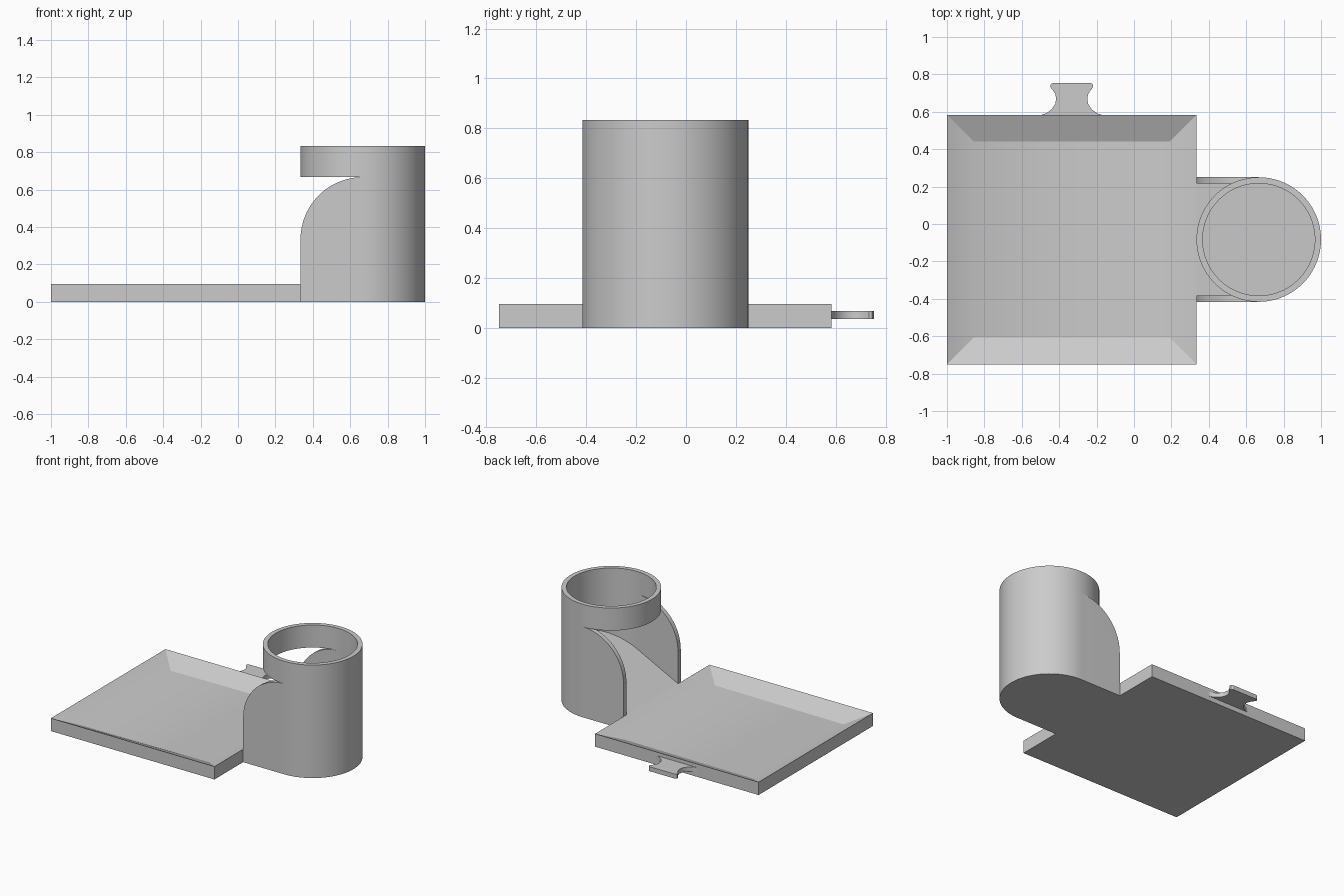
import bpy, bmesh, math

if "Cube" in bpy.data.objects:
    bpy.data.objects.remove(bpy.data.objects["Cube"])

gray = bpy.data.materials.new("light_gray")
gray.diffuse_color = (0.6, 0.6, 0.6, 1)
gray.use_nodes = True
gray.node_tree.nodes["Principled BSDF"].inputs["Base Color"].default_value = gray.diffuse_color

CX, CY, R, RI = 0.667, -0.083, 0.333, 0.30   # tower centre and radii
X0, X1, Y0, Y1, RIM = -1.0, 0.333, -0.75, 0.583, 0.095
TOP, NECK = 0.833, 0.667


def finish(name, bm, smooth=True):
    bmesh.ops.recalc_face_normals(bm, faces=bm.faces)
    me = bpy.data.meshes.new(name)
    bm.to_mesh(me)
    bm.free()
    me.materials.append(gray)
    ob = bpy.data.objects.new(name, me)
    bpy.context.collection.objects.link(ob)
    if smooth:
        shade(ob)
    return ob


def shade(ob):
    bpy.ops.object.select_all(action='DESELECT')
    ob.select_set(True)
    bpy.context.view_layer.objects.active = ob
    bpy.ops.object.shade_smooth_by_angle(angle=math.radians(30))


def prism(name, low, high, smooth=True):
    """Solid between two matching loops of points."""
    bm = bmesh.new()
    a = [bm.verts.new(p) for p in low]
    b = [bm.verts.new(p) for p in high]
    n = len(a)
    bm.faces.new(a)
    bm.faces.new(b)
    for i in range(n):
        j = (i + 1) % n
        bm.faces.new((a[i], a[j], b[j], b[i]))
    return finish(name, bm, smooth)


def arc(cx, cy, r, a0, a1, n):
    return [(cx + r * math.cos(math.radians(a0 + (a1 - a0) * i / n)),
             cy + r * math.sin(math.radians(a0 + (a1 - a0) * i / n))) for i in range(n + 1)]


def d_outline(x, r):
    """Half circle towards +x, straight sides back to x."""
    return [(x, CY - r)] + arc(CX, CY, r, -90, 90, 48) + [(x, CY + r)]


def cut(ob, cutter):
    m = ob.modifiers.new("cut", 'BOOLEAN')
    m.operation, m.solver, m.object = 'DIFFERENCE', 'EXACT', cutter
    bpy.context.view_layer.objects.active = ob
    bpy.ops.object.modifier_apply(modifier=m.name)
    bpy.data.objects.remove(cutter)


# Tray with sloping inner sides
bm = bmesh.new()
rect = [(X0, Y0), (X1, Y0), (X1, Y1), (X0, Y1)]
base = [bm.verts.new((x, y, 0)) for x, y in rect]
rim = [bm.verts.new((x, y, RIM)) for x, y in rect]
I = 0.142
floor = [bm.verts.new(p) for p in ((X0 + I, Y0 + I, 0.028), (X1 - I, Y0 + I, 0.035),
                                   (X1 - I, Y1 - I, 0.035), (X0 + I, Y1 - I, 0.028))]
bm.faces.new(base)
soft = [bm.faces.new(floor)]
for i in range(4):
    j = (i + 1) % 4
    bm.faces.new((base[i], base[j], rim[j], rim[i]))
    f = bm.faces.new((rim[i], rim[j], floor[j], floor[i]))
    if i in (1, 3):
        soft.append(f)
# left and right slopes blend into the floor, all other edges stay sharp
for f in bm.faces:
    f.smooth = f in soft
for e in bm.edges:
    e.smooth = all(f in soft for f in e.link_faces)
finish("tray", bm, False)

# Tower body: solid D shape, hollowed above a sloping ramp
out = d_outline(X1, R)
body = prism("tower_body", [(x, y, 0) for x, y in out], [(x, y, NECK) for x, y in out], False)
inner = d_outline(0.2, RI)
cut(body, prism("cavity", [(x, y, RIM + 0.5 * (x - X1)) for x, y in inner],
                [(x, y, 1) for x, y in inner], False))
# Rounded upper corner of the two cheek walls
corner = arc(CX, NECK - R, R, 90, 180, 24) + [(0.2, NECK - R), (0.2, 0.8), (CX, 0.8)]
cut(body, prism("corner_cutter", [(x, -0.6, z) for x, z in corner],
                [(x, 0.5, z) for x, z in corner], False))
shade(body)

# Collar ring on top of the tower
bm = bmesh.new()
N = 96
loops = []
for r, z in ((R, NECK), (R, TOP), (RI, TOP), (RI, NECK)):
    loops.append([bm.verts.new((x, y, z)) for x, y in arc(CX, CY, r, 0, 360, N)[:-1]])
for k in range(4):
    a, b = loops[k], loops[(k + 1) % 4]
    for i in range(N):
        j = (i + 1) % N
        bm.faces.new((a[i], a[j], b[j], b[i]))
finish("tower_collar", bm)

# Waisted connector tab on the back edge (half outline, mirrored)
half = [(0.085 + 0.085, Y1 - 0.002), (0.14, 0.590), (0.108, 0.612), (0.088, 0.642), (0.083, 0.672),
        (0.088, 0.695), (0.102, 0.716), (0.115, 0.733), (0.114, 0.746), (0.102, 0.753)]
tab = [(-0.333 + x, y) for x, y in half] + [(-0.333 - x, y) for x, y in reversed(half)]
prism("connector_tab", [(x, y, 0.035) for x, y in tab], [(x, y, 0.068) for x, y in tab])
